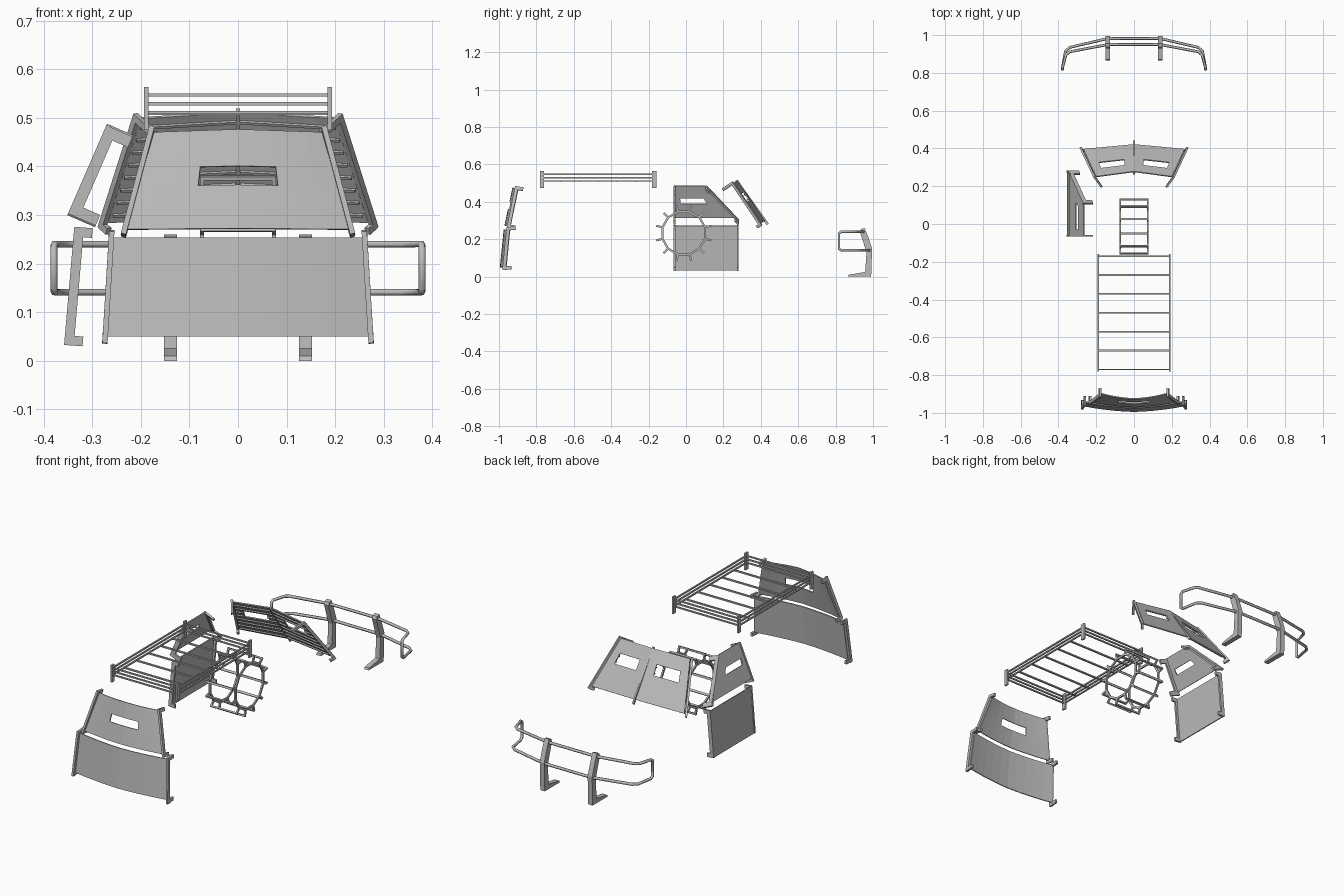
import bpy
import bmesh
import math
from mathutils import Vector, Matrix

if "Cube" in bpy.data.objects:
    bpy.data.objects.remove(bpy.data.objects["Cube"])

GREY = (0.5, 0.5, 0.5, 1)
steel = bpy.data.materials.new("steel_grey")
steel.use_nodes = True
steel.diffuse_color = GREY
steel.node_tree.nodes["Principled BSDF"].inputs["Base Color"].default_value = GREY


def finish(name, bm, mirror=False, thick=0):
    mesh = bpy.data.meshes.new(name)
    bm.to_mesh(mesh)
    bm.free()
    mesh.materials.append(steel)
    ob = bpy.data.objects.new(name, mesh)
    bpy.context.collection.objects.link(ob)
    if mirror:
        ob.modifiers.new("Mirror", "MIRROR")
    if thick:
        solid = ob.modifiers.new("Solidify", "SOLIDIFY")
        solid.thickness = thick
        solid.offset = 0
    return ob


def beam(bm, a, b, side, w, d):
    """Box from a to b, w wide along side and d deep across it."""
    a, b = Vector(a), Vector(b)
    z = (b - a).normalized()
    y = z.cross(Vector(side)).normalized()
    x = y.cross(z)
    m = Matrix((x * w, y * d, b - a)).transposed().to_4x4()
    m.translation = (a + b) / 2
    bmesh.ops.create_cube(bm, size=1, matrix=m)


def bracket(name, a, b, inward, arm_a, arm_b, w=0.012, d=0.022, mirror=False):
    """C-shaped rail: a bar from a to b with an inward arm at each end."""
    a, b, inward = Vector(a), Vector(b), Vector(inward).normalized()
    run = (b - a).normalized()
    side = run.cross(inward)
    bm = bmesh.new()
    beam(bm, a, b, side, w, d)
    for p, arm, s in ((a, arm_a, 1), (b, arm_b, -1)):
        p = p + run * s * d / 2
        beam(bm, p, p + inward * arm, side, w, d)
    return finish(name, bm, mirror)


def at(c, u, v):
    """Point on the four-cornered patch c."""
    low = Vector(c[0]).lerp(Vector(c[1]), u)
    return low.lerp(Vector(c[3]).lerp(Vector(c[2]), u), v)


def plate(name, c, us=(0, 1), vs=(0, 1), holes=(), mirror=False, bow=0):
    """Armour plate, bowed forward if asked, with slot cells left out."""
    bm = bmesh.new()
    grid = [[bm.verts.new(at(c, u, v) - Vector((0, bow * u * (1 - u), 0)))
             for u in us] for v in vs]
    for j in range(len(vs) - 1):
        for i in range(len(us) - 1):
            if (i, j) not in holes:
                bm.faces.new((grid[j][i], grid[j][i + 1],
                              grid[j + 1][i + 1], grid[j + 1][i]))
    return finish(name, bm, mirror, 0.006)


# Two-piece grille armour, gently curved across
BENDS = (0, 0.2, 0.4, 0.6, 0.8, 1)
plate("lower_grille_plate", [(0, -0.992, 0.05), (0.268, -0.962, 0.05),
                             (0.255, -0.942, 0.253), (0, -0.972, 0.253)],
      BENDS, mirror=True, bow=0.022)
plate("upper_grille_plate", [(0, -0.968, 0.272), (0.23, -0.94, 0.27),
                             (0.172, -0.898, 0.47), (0, -0.925, 0.476)],
      BENDS, (0, 0.44, 0.63, 1), ((0, 1), (1, 1)), True, 0.02)
bracket("lower_grille_bracket", (0.274, -0.973, 0.036), (0.26, -0.95, 0.265),
        (0, 1, 0.1), 0.04, 0.04, 0.011, 0.018, True)
bracket("upper_grille_bracket", (0.236, -0.95, 0.26), (0.177, -0.905, 0.482),
        (0, 1, -0.15), 0.037, 0.037, 0.011, 0.018, True)

# Windscreen armour with ribs inside, centre spine and side rails
screen = [(0, 0.42, 0.297), (0.268, 0.395, 0.285), (0.2, 0.25, 0.5), (0, 0.277, 0.512)]
plate("windscreen_plate", screen, (0, 0.22, 0.8, 1), (0, 0.52, 0.73, 1), ((1, 1),), True)
bm = bmesh.new()
inset = Vector((0, -0.006, -0.004))
for k in range(8):
    v = 0.08 + 0.12 * k
    spans = ((0.02, 0.22), (0.8, 0.98)) if 0.52 < v < 0.73 else ((0.02, 0.98),)
    for u0, u1 in spans:
        beam(bm, at(screen, u0, v) + inset, at(screen, u1, v) + inset,
             (0, 0.8, 0.6), 0.006, 0.006)
finish("windscreen_ribs", bm, True)
bm = bmesh.new()
beam(bm, (0, 0.437, 0.28), (0, 0.268, 0.515), (1, 0, 0), 0.008, 0.014)
finish("windscreen_spine", bm)
bracket("windscreen_bracket", (0.281, 0.402, 0.272), (0.207, 0.245, 0.505),
        (-0.5, -0.7, -0.45), 0.025, 0.072, 0.011, 0.015, True)

# Side armour on one side only
plate("lower_side_plate", [(-0.352, -0.065, 0.032), (-0.352, 0.28, 0.032),
                           (-0.333, 0.28, 0.272), (-0.333, -0.065, 0.272)])
plate("upper_side_plate", [(-0.338, -0.065, 0.315), (-0.338, 0.275, 0.315),
                           (-0.265, 0.105, 0.485), (-0.265, -0.065, 0.485)],
      (0, 0.14, 0.67, 1), (0, 0.44, 0.61, 1), ((1, 1),))
for y, tag in ((-0.062, "rear"), (0.277, "front")):
    bracket("lower_side_bracket_" + tag, (-0.348, y, 0.032), (-0.327, y, 0.275),
            (1, 0, -0.08), 0.028, 0.028, 0.01, 0.02)
bracket("upper_side_bracket_rear", (-0.339, -0.062, 0.298), (-0.26, -0.062, 0.48),
        (0.92, 0, -0.4), 0.05, 0.047, 0.01, 0.024)
bracket("upper_side_bracket_front", (-0.339, 0.28, 0.298), (-0.26, 0.108, 0.48),
        (0.92, 0, -0.4), 0.05, 0.047, 0.01, 0.024)

# Roof rack: corner posts, three rails all round and floor rungs
X, Y0, Y1 = 0.189, -0.77, -0.17
bm = bmesh.new()
for x in (-X, X):
    for y in (Y0, Y1):
        beam(bm, (x, y, 0.475), (x, y, 0.564), (1, 0, 0), 0.009, 0.022)
finish("rack_posts", bm)
bm = bmesh.new()
for z in (0.511, 0.529, 0.547):
    for s in (-X, X):
        beam(bm, (s, Y0, z), (s, Y1, z), (1, 0, 0), 0.007, 0.007)
    for y in (Y0, Y1):
        beam(bm, (-X, y, z), (X, y, z), (0, 1, 0), 0.007, 0.007)
finish("rack_rails", bm)
bm = bmesh.new()
for k in range(1, 6):
    y = Y0 + (Y1 - Y0) * k / 6
    beam(bm, (-X, y, 0.509), (X, y, 0.509), (0, 1, 0), 0.009, 0.007)
finish("rack_rungs", bm)

# Wheel cage: two twelve-sided rings joined by raised treads
CENTRE = Vector((0, -0.012, 0.233))


def spoke(x, radius, k):
    a = math.radians(15 + 30 * k)
    return CENTRE + Vector((x, radius * math.cos(a), radius * math.sin(a)))


rings, treads = bmesh.new(), bmesh.new()
for k in range(12):
    for x in (-0.074, 0.074):
        beam(rings, spoke(x, 0.118, k), spoke(x, 0.118, k + 1), (1, 0, 0), 0.008, 0.011)
        beam(treads, spoke(x, 0.114, k), spoke(x, 0.152, k), (1, 0, 0), 0.008, 0.011)
    beam(treads, spoke(-0.077, 0.148, k), spoke(0.077, 0.148, k),
         spoke(0, 1, k) - CENTRE, 0.008, 0.011)
finish("wheel_cage_rings", rings)
finish("wheel_cage_treads", treads)

# Bull bar: one closed tube loop and two profiled uprights
half = [(0.139, 0.982, 0.141), (0.34, 0.935, 0.141), (0.363, 0.915, 0.141),
        (0.378, 0.83, 0.141), (0.379, 0.818, 0.15), (0.379, 0.818, 0.231),
        (0.378, 0.83, 0.24), (0.36, 0.895, 0.24), (0.34, 0.912, 0.24),
        (0.139, 0.95, 0.24)]
loop = half + [(-x, y, z) for x, y, z in reversed(half)]
curve = bpy.data.curves.new("bull_bar_tube", "CURVE")
curve.dimensions = "3D"
curve.bevel_depth = 0.0075
curve.bevel_resolution = 1
spline = curve.splines.new("POLY")
spline.points.add(len(loop) - 1)
for p, co in zip(spline.points, loop):
    p.co = (*co, 1)
spline.use_cyclic_u = True
curve.materials.append(steel)
bpy.context.collection.objects.link(bpy.data.objects.new("bull_bar_tube", curve))

profile = [(0.955, 0.26), (0.975, 0.21), (0.995, 0.15), (0.99, 0), (0.865, 0),
           (0.87, 0.01), (0.958, 0.025), (0.965, 0.13), (0.93, 0.24), (0.937, 0.255)]
bm = bmesh.new()
face = bm.faces.new([bm.verts.new((0.126, y, z)) for y, z in profile])
side = bmesh.ops.extrude_face_region(bm, geom=[face])
bmesh.ops.translate(bm, vec=(0.026, 0, 0),
                    verts=[g for g in side["geom"] if isinstance(g, bmesh.types.BMVert)])
bmesh.ops.recalc_face_normals(bm, faces=bm.faces)
finish("bull_bar_upright", bm, True)
